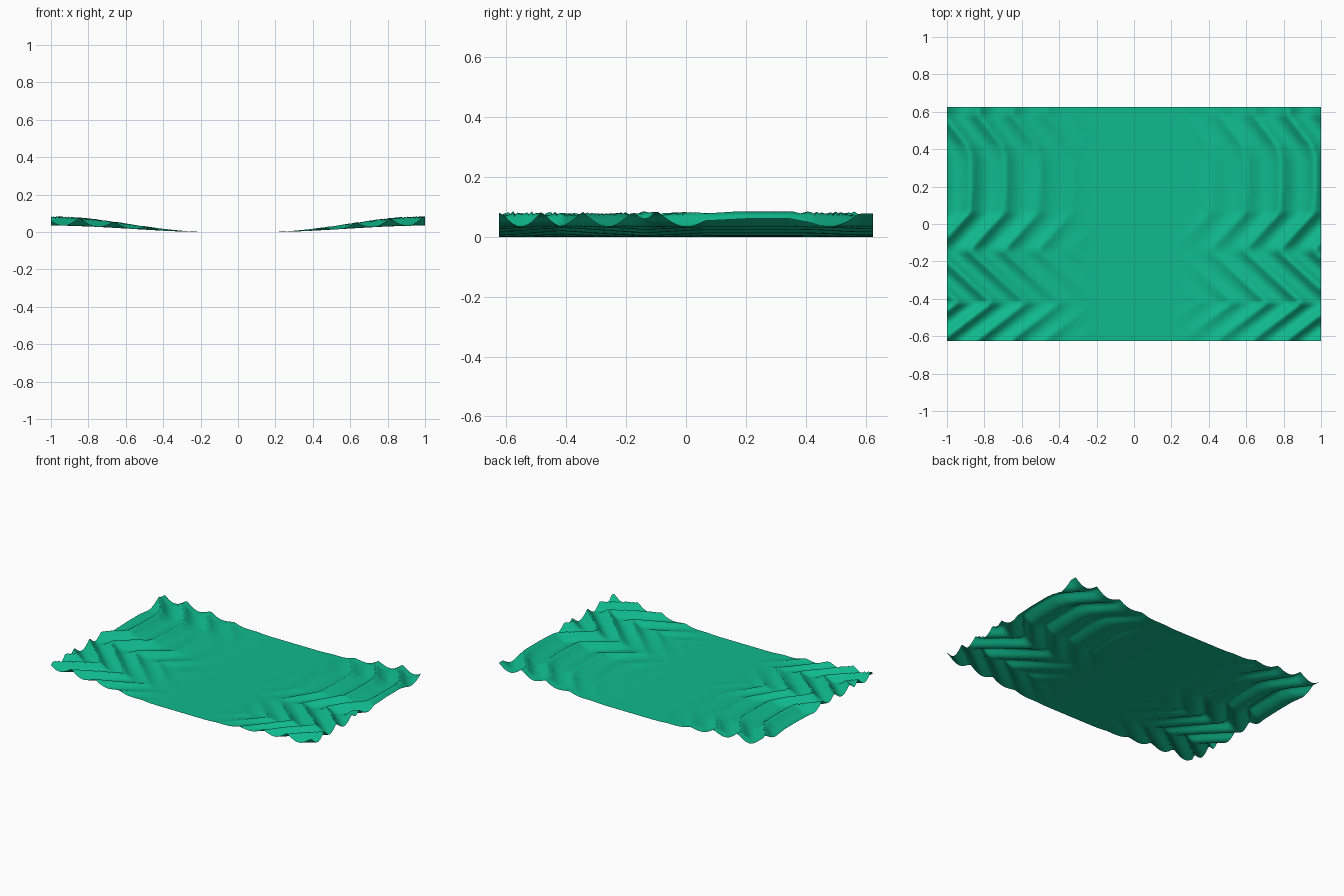
import bpy
import bmesh
import math

cube = bpy.data.objects.get("Cube")
if cube:
    bpy.data.objects.remove(cube, do_unlink=True)

HALF_LENGTH, HALF_WIDTH = 1.0, 0.625
CELLS_X, CELLS_Y = 128, 80
HEIGHT = 0.086
PERIOD = 0.184
CREST_X = 0.97

# Sideways shift of the zigzag ridges, as (y, shift) corners
ZIGZAG = [(-0.625, -0.16), (-0.42, 0.11), (-0.15, -0.185), (-0.13, -0.185),
          (0.06, -0.01), (0.2, 0.0), (0.35, 0.0), (0.42, -0.02),
          (0.58, -0.145), (0.63, -0.145)]


def ridge_shift(y):
    for (y0, s0), (y1, s1) in zip(ZIGZAG, ZIGZAG[1:]):
        if y <= y1:
            return s0 + (s1 - s0) * (y - y0) / (y1 - y0)
    return ZIGZAG[-1][1]


def terrain_height(x, y):
    # Flat middle rising smoothly to both ends
    t = min(max((abs(x) - 0.15) / 0.85, 0.0), 1.0)
    rise = t * t * (3 - 2 * t)
    # Sharp crests with rounded troughs
    phase = (x - CREST_X - ridge_shift(y)) / PERIOD
    crest = 1 - abs(math.sin(math.pi * phase))
    return HEIGHT * rise * (0.4 + 0.6 * crest)


# One flat colour for the ground
green = bpy.data.materials.new("emerald_green")
green.use_nodes = True
colour = (0.005, 0.49, 0.27, 1.0)
green.diffuse_color = colour
shader = next(n for n in green.node_tree.nodes if n.type == 'BSDF_PRINCIPLED')
shader.inputs["Base Color"].default_value = colour

# Rippled terrain sheet
bm = bmesh.new()
bmesh.ops.create_grid(bm, x_segments=CELLS_X, y_segments=CELLS_Y, size=1.0)
for v in bm.verts:
    v.co.x *= HALF_LENGTH
    v.co.y *= HALF_WIDTH
    v.co.z = terrain_height(v.co.x, v.co.y)
for f in bm.faces:
    f.smooth = True
mesh = bpy.data.meshes.new("terrain_sheet")
bm.to_mesh(mesh)
bm.free()
mesh.materials.append(green)
terrain = bpy.data.objects.new("terrain_sheet", mesh)
bpy.context.collection.objects.link(terrain)
